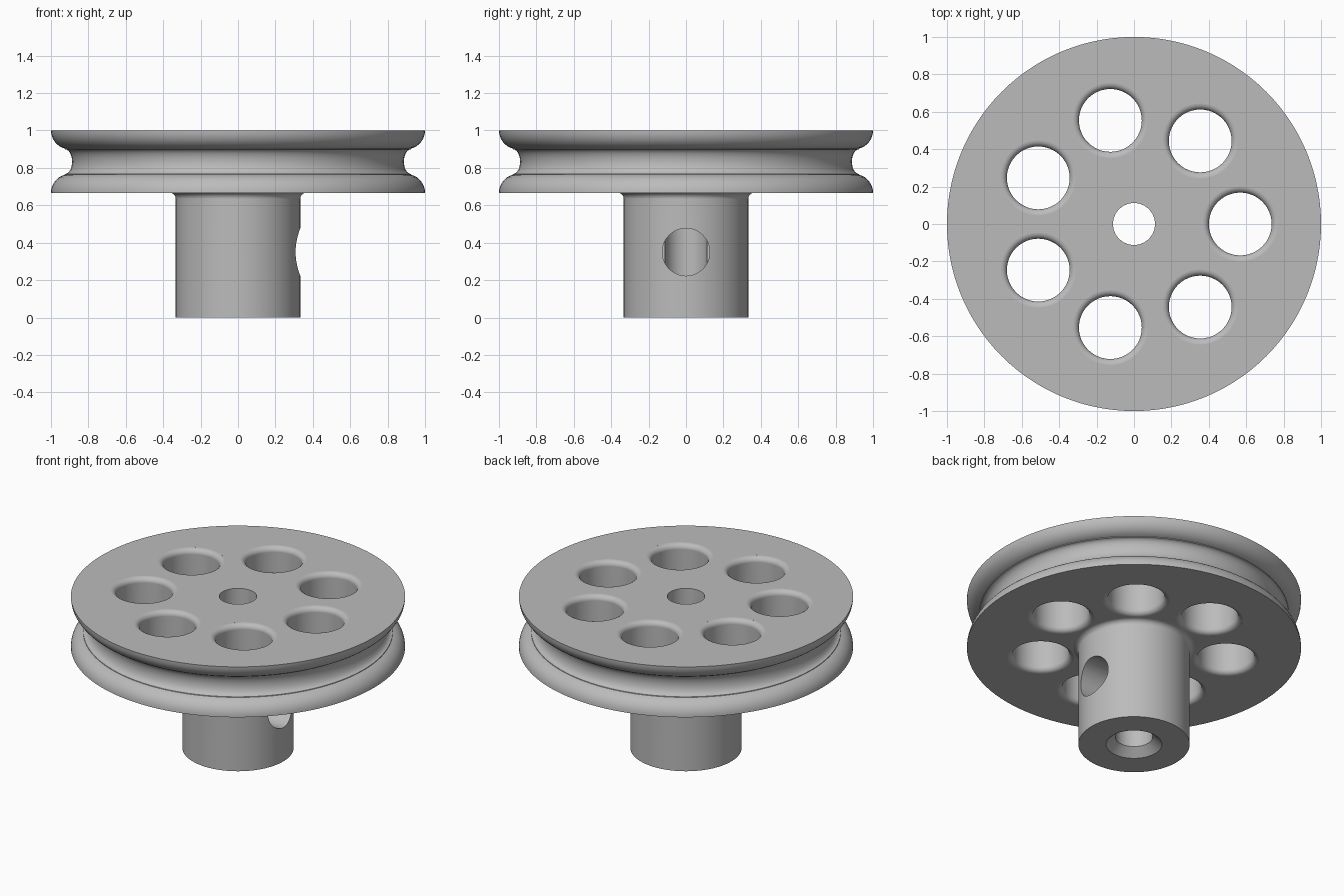
import bpy
import bmesh
from math import cos, sin, pi, radians
from mathutils import Matrix

if "Cube" in bpy.data.objects:
    bpy.data.objects.remove(bpy.data.objects["Cube"])

RIM, TOP, BOTTOM = 1.0, 1.0, 0.667      # wheel disc
HUB, BORE, FILLET = 0.333, 0.112, 0.033
MID = (TOP + BOTTOM) / 2

metal = bpy.data.materials.new("plain grey metal")
metal.use_nodes = True
grey = (0.5, 0.5, 0.5, 1)
metal.diffuse_color = grey
metal.node_tree.nodes["Principled BSDF"].inputs["Base Color"].default_value = grey


def arc(cx, cz, rx, rz, start, end, steps):
    """Points (radius, height) along an elliptical arc, angles in degrees."""
    angles = [radians(start + (end - start) * i / steps) for i in range(steps + 1)]
    return [(cx + rx * cos(a), cz + rz * sin(a)) for a in angles]


def lathe(name, profile, segments):
    """Revolve a closed profile about z; points on the axis become poles."""
    bm = bmesh.new()
    verts = [bm.verts.new((r, 0, z)) for r, z in profile]
    edges = [bm.edges.new((verts[i - 1], verts[i])) for i in range(len(verts))]
    bmesh.ops.spin(bm, geom=verts + edges, cent=(0, 0, 0), axis=(0, 0, 1),
                   angle=2 * pi, steps=segments, use_merge=True)
    bmesh.ops.remove_doubles(bm, verts=bm.verts, dist=1e-5)
    bmesh.ops.dissolve_degenerate(bm, edges=bm.edges, dist=1e-6)
    bmesh.ops.recalc_face_normals(bm, faces=bm.faces)
    mesh = bpy.data.meshes.new(name)
    bm.to_mesh(mesh)
    bm.free()
    obj = bpy.data.objects.new(name, mesh)
    bpy.context.collection.objects.link(obj)
    return obj


# Grooved wheel, filleted hub and chamfered bore in one turned profile
upper_lip = arc(RIM - 0.1, TOP, 0.1, 0.1, 0, -75, 8)
groove = arc(0.925, MID, 0.038, 0.066, 90, 270, 14)
lower_lip = [(r, 2 * MID - z) for r, z in reversed(upper_lip)]
hub_fillet = arc(HUB + FILLET, BOTTOM - FILLET, FILLET, FILLET, 90, 180, 6)
chamfer = [(HUB, 0), (0.167, 0), (BORE, 0.05)]
pulley = lathe("pulley_wheel", [(BORE, TOP)] + upper_lip + groove + lower_lip
               + hub_fillet + chamfer, 112)
pulley.data.materials.append(metal)

# Round lightening holes with rounded edges on both faces
HOLE, RING, COUNT = 0.168, 0.568, 7
flare = HOLE + FILLET
rounded = arc(flare, TOP - FILLET, FILLET, FILLET, 92, 180, 7)
half = [(0, TOP + 0.1), (flare, TOP + 0.1)] + rounded
cutter_profile = half + [(r, 2 * MID - z) for r, z in reversed(half)]
cutters = []
for i in range(COUNT):
    cutter = lathe("hole_cutter", cutter_profile, 48)
    a = 2 * pi * i / COUNT
    cutter.data.transform(Matrix.Translation((RING * cos(a), RING * sin(a), 0)))
    cutters.append(cutter)

# Set screw hole from the side of the hub into the bore
screw = lathe("screw_hole_cutter", [(0, 0), (0.127, 0), (0.127, 0.5), (0, 0.5)], 48)
screw.data.transform(Matrix.Translation((0, 0, 0.35)) @ Matrix.Rotation(pi / 2, 4, "Y"))
cutters.append(screw)

bpy.ops.object.select_all(action="DESELECT")
bpy.context.view_layer.objects.active = pulley
pulley.select_set(True)
for cutter in cutters:
    cutter.hide_render = True
    cut = pulley.modifiers.new("cut", "BOOLEAN")
    cut.operation, cut.solver, cut.object = "DIFFERENCE", "EXACT", cutter
    bpy.ops.object.modifier_apply(modifier=cut.name)
    bpy.data.objects.remove(cutter)

# Smooth curved surfaces, keep edges crisp and flat faces flat
bpy.ops.object.shade_smooth_by_angle(angle=radians(35))
weighted = pulley.modifiers.new("flat face normals", "WEIGHTED_NORMAL")
weighted.keep_sharp = True
